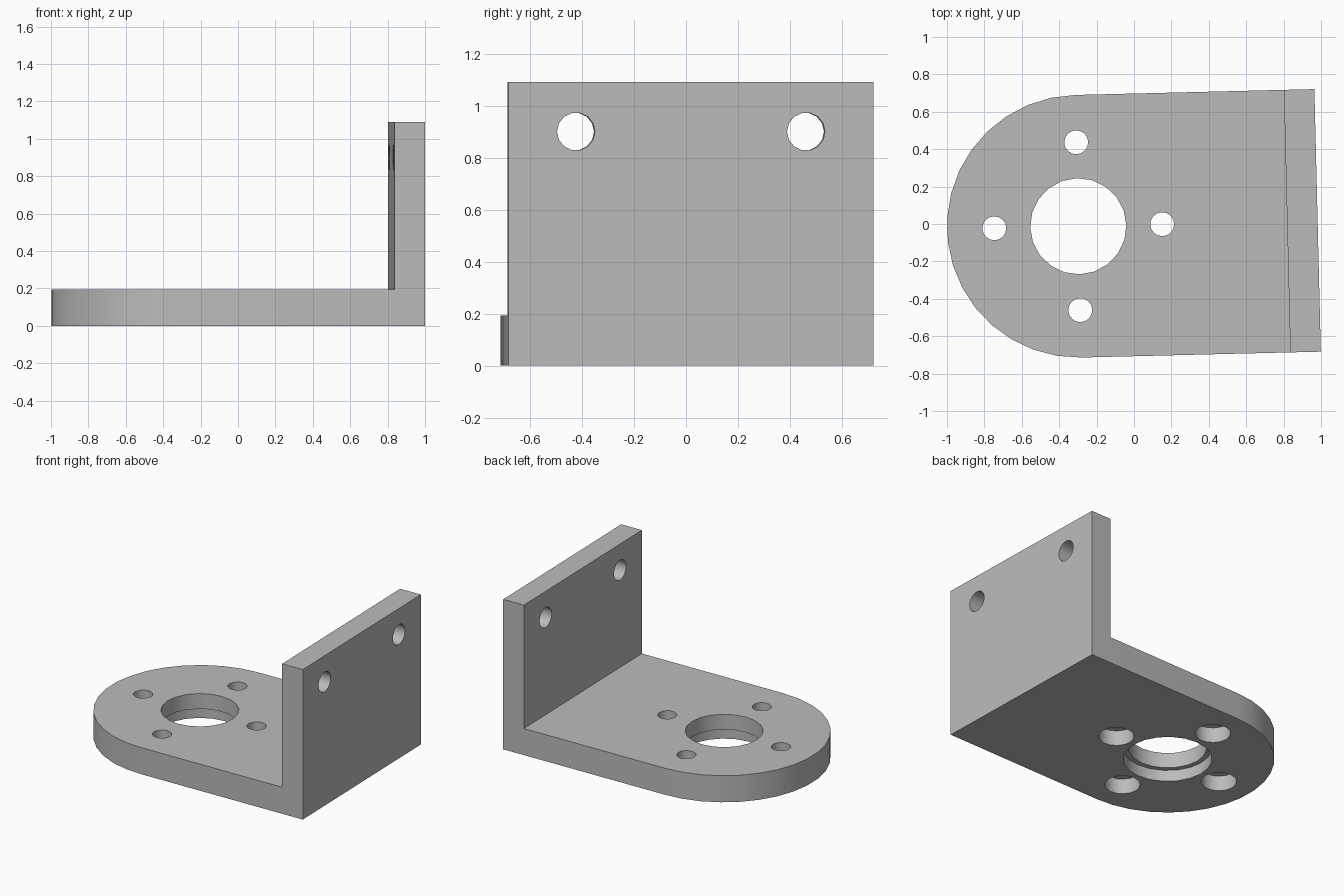
import bpy, bmesh
from math import sin, cos, pi, radians
from mathutils import Matrix, Vector

if "Cube" in bpy.data.objects:
    bpy.data.objects.remove(bpy.data.objects["Cube"])

RADIUS, LENGTH, WALL = 0.702, 1.28, 0.163      # rounded end, centre to back, wall thickness
PLATE, HEIGHT, LEDGE = 0.193, 1.09, 0.082      # plate top, wall top, counterbore depth
ARC_STEPS = 17

grey = bpy.data.materials.new("plain grey")
grey.use_nodes = True
grey.diffuse_color = (0.5, 0.5, 0.5, 1)
grey.node_tree.nodes["Principled BSDF"].inputs["Base Color"].default_value = (0.5, 0.5, 0.5, 1)


def new_object(name, bm):
    bmesh.ops.recalc_face_normals(bm, faces=bm.faces)
    mesh = bpy.data.meshes.new(name)
    bm.to_mesh(mesh)
    bm.free()
    mesh.materials.append(grey)
    obj = bpy.data.objects.new(name, mesh)
    bpy.context.collection.objects.link(obj)
    return obj


def cut(target, bm):
    """Subtract a closed shape from the target and discard the cutter."""
    cutter = new_object("cutter", bm)
    cutter.hide_render = True
    mod = target.modifiers.new("cut", 'BOOLEAN')
    mod.operation, mod.solver, mod.object = 'DIFFERENCE', 'EXACT', cutter
    bpy.context.view_layer.objects.active = target
    bpy.ops.object.modifier_apply(modifier=mod.name)
    bpy.data.objects.remove(cutter)


def drill(target, centre, radius, depth, sides, along_x=False):
    bm = bmesh.new()
    turn = Matrix.Rotation(pi / 2, 4, 'Y') if along_x else Matrix()
    bmesh.ops.create_cone(bm, cap_ends=True, segments=sides, radius1=radius, radius2=radius,
                          depth=depth, matrix=Matrix.Translation(centre) @ turn)
    cut(target, bm)


# Block with a rounded front end, origin at the centre of the rounding
bm = bmesh.new()
angles = [pi / 2 + pi * i / ARC_STEPS for i in range(ARC_STEPS + 1)]
outline = [(RADIUS * cos(a), RADIUS * sin(a)) for a in angles]
outline += [(LENGTH, -RADIUS), (LENGTH, RADIUS)]
base = bm.faces.new([bm.verts.new((x, y, 0)) for x, y in outline])
walls = bmesh.ops.extrude_face_region(bm, geom=[base])
top = [v for v in walls["geom"] if isinstance(v, bmesh.types.BMVert)]
bmesh.ops.translate(bm, verts=top, vec=(0, 0, HEIGHT))
bracket = new_object("mounting_bracket", bm)

# Clear the space above the plate, leaving the upright wall
bm = bmesh.new()
bmesh.ops.create_cube(bm, size=2)
inner = LENGTH - WALL
bmesh.ops.scale(bm, verts=bm.verts, vec=(1.2, 1, 0.6))
bmesh.ops.translate(bm, verts=bm.verts, vec=(inner - 1.2, 0, PLATE + 0.6))
cut(bracket, bm)

# Large centre hole and four screw holes, each with a wider recess below
holes = [(Vector((0, 0, 0)), 0.257, 0.292, 20)]
for i in range(4):
    a = i * pi / 2
    holes.append((Vector((0.449 * cos(a), 0.449 * sin(a), 0)), 0.064, 0.118, 16))
for place, bore, recess, sides in holes:
    drill(bracket, place, bore, 1, sides)
    depth = 0.11 if bore < 0.1 else LEDGE
    drill(bracket, place, recess, 2 * depth, sides)

# Two holes through the upright wall
for side in (-1, 1):
    drill(bracket, Vector((LENGTH, side * 0.4425, 0.9)), 0.073, 1, 14, along_x=True)

# Place the bracket with its slight turn
turn = Matrix.Translation((-0.298, -0.012, 0)) @ Matrix.Rotation(radians(1.4), 4, 'Z')
bracket.data.transform(turn)
bpy.ops.object.select_all(action='DESELECT')
bracket.select_set(True)
bpy.context.view_layer.objects.active = bracket
bpy.ops.object.shade_smooth_by_angle(angle=radians(30))
